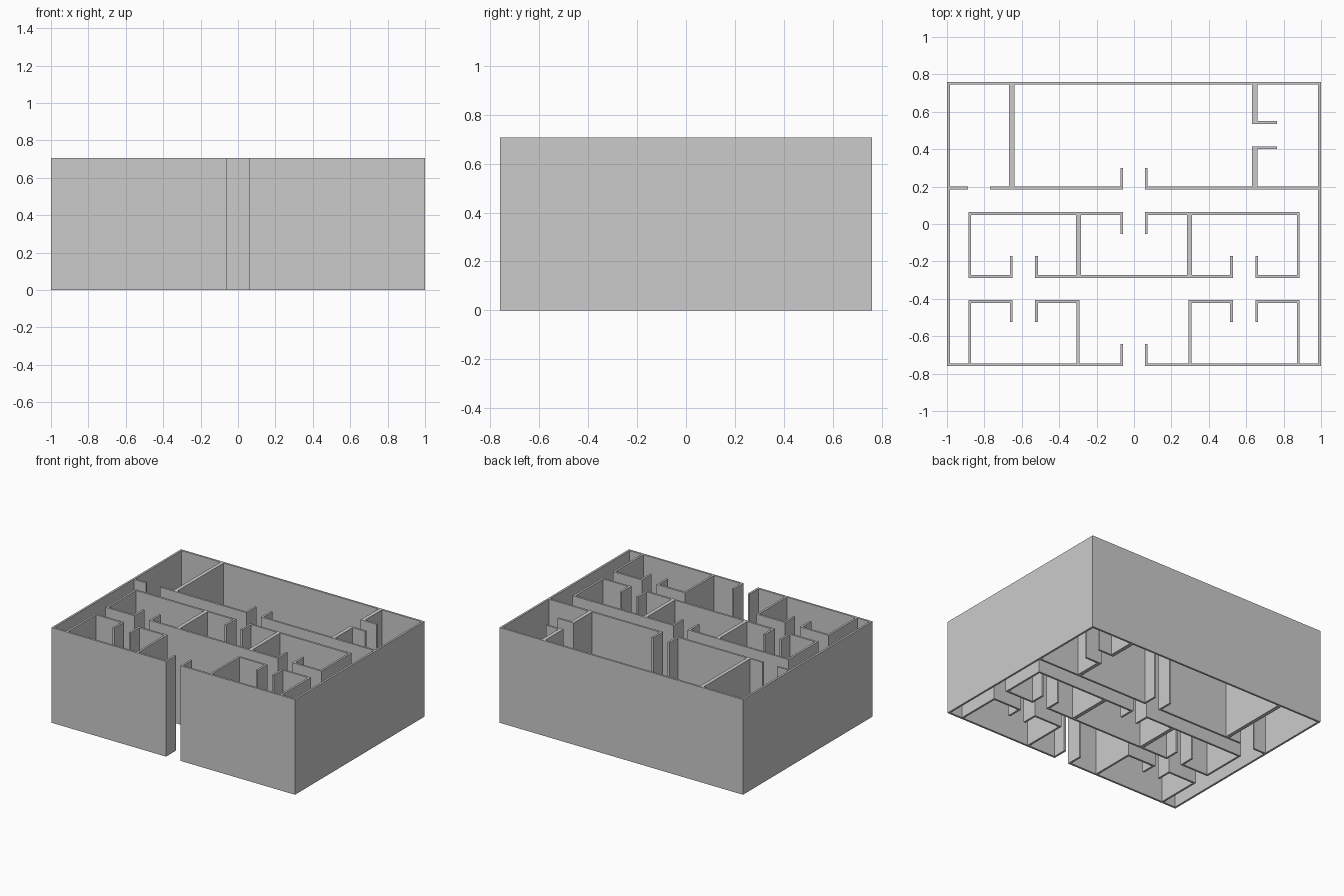
import bpy, bmesh
from mathutils import Vector

if "Cube" in bpy.data.objects:
    bpy.data.objects.remove(bpy.data.objects["Cube"])

HEIGHT = 0.706
THIN, THICK = 0.015, 0.028


def wall(name, path, t=THIN):
    """Extruded wall following a right-angled centre line, with mitred corners."""
    pts = [Vector(p) for p in path]
    normals = []
    for a, b in zip(pts, pts[1:]):
        d = (b - a).normalized()
        normals.append(Vector((-d.y, d.x)))
    offsets = [normals[0]]
    offsets += [n + m for n, m in zip(normals, normals[1:])]
    offsets.append(normals[-1])

    bm = bmesh.new()
    rows = []
    for p, o in zip(pts, offsets):
        l, r = p + o * t / 2, p - o * t / 2
        rows.append([bm.verts.new((q.x, q.y, z)) for q, z in
                     ((l, 0), (r, 0), (r, HEIGHT), (l, HEIGHT))])
    for a, b in zip(rows, rows[1:]):
        for i in range(4):
            j = (i + 1) % 4
            bm.faces.new((a[i], a[j], b[j], b[i]))
    bm.faces.new(rows[0])
    bm.faces.new(rows[-1][::-1])
    bmesh.ops.recalc_face_normals(bm, faces=bm.faces)
    mesh = bpy.data.meshes.new(name)
    bm.to_mesh(mesh)
    bm.free()
    obj = bpy.data.objects.new(name, mesh)
    bpy.context.collection.objects.link(obj)


def flip(path):
    return [(-x, y) for x, y in path]


def wall_pair(name, path, t=THIN):
    wall(name + "_right", path, t)
    wall(name + "_left", flip(path), t)


# Outer shell with the entrance returns
half = [(0.066, -0.642), (0.066, -0.7525), (0.9925, -0.7525), (0.9925, 0.7525)]
wall("outer_wall", half + flip(half)[::-1])

# Front rooms either side of the entrance hall
wall_pair("front_room_outer",
          [(0.656, -0.524), (0.656, -0.415), (0.878, -0.415), (0.878, -0.745)])
wall_pair("front_room_inner",
          [(0.521, -0.524), (0.521, -0.415), (0.3, -0.415), (0.3, -0.745)])

# Middle block: end rooms, centre front wall and dividers
wall_pair("middle_room",
          [(0.066, -0.053), (0.066, 0.056), (0.878, 0.056),
           (0.878, -0.28), (0.656, -0.28), (0.656, -0.172)])
centre = [(0.521, -0.172), (0.521, -0.28)]
wall("middle_front_wall", centre + flip(centre)[::-1])
wall_pair("middle_divider", [(0.297, -0.2725), (0.297, 0.0485)], THICK)

# Cross wall in front of the back rooms
wall("cross_wall_right", [(0.066, 0.3), (0.066, 0.193), (0.985, 0.193)])
wall("cross_wall_left", [(-0.066, 0.3), (-0.066, 0.193), (-0.77, 0.193)])
wall("cross_wall_end", [(-0.985, 0.193), (-0.887, 0.193)])

# Back room dividers and side doorway
wall("back_divider_left", [(-0.653, 0.2005), (-0.653, 0.745)], THICK)
wall("back_divider_right_rear", [(0.646, 0.55), (0.646, 0.745)], THICK)
wall("back_divider_right_front", [(0.646, 0.2005), (0.646, 0.4)], THICK)
for part, y in (("rear", 0.5425), ("front", 0.4075)):
    wall("side_door_return_" + part, [(0.632, y), (0.764, y)])
